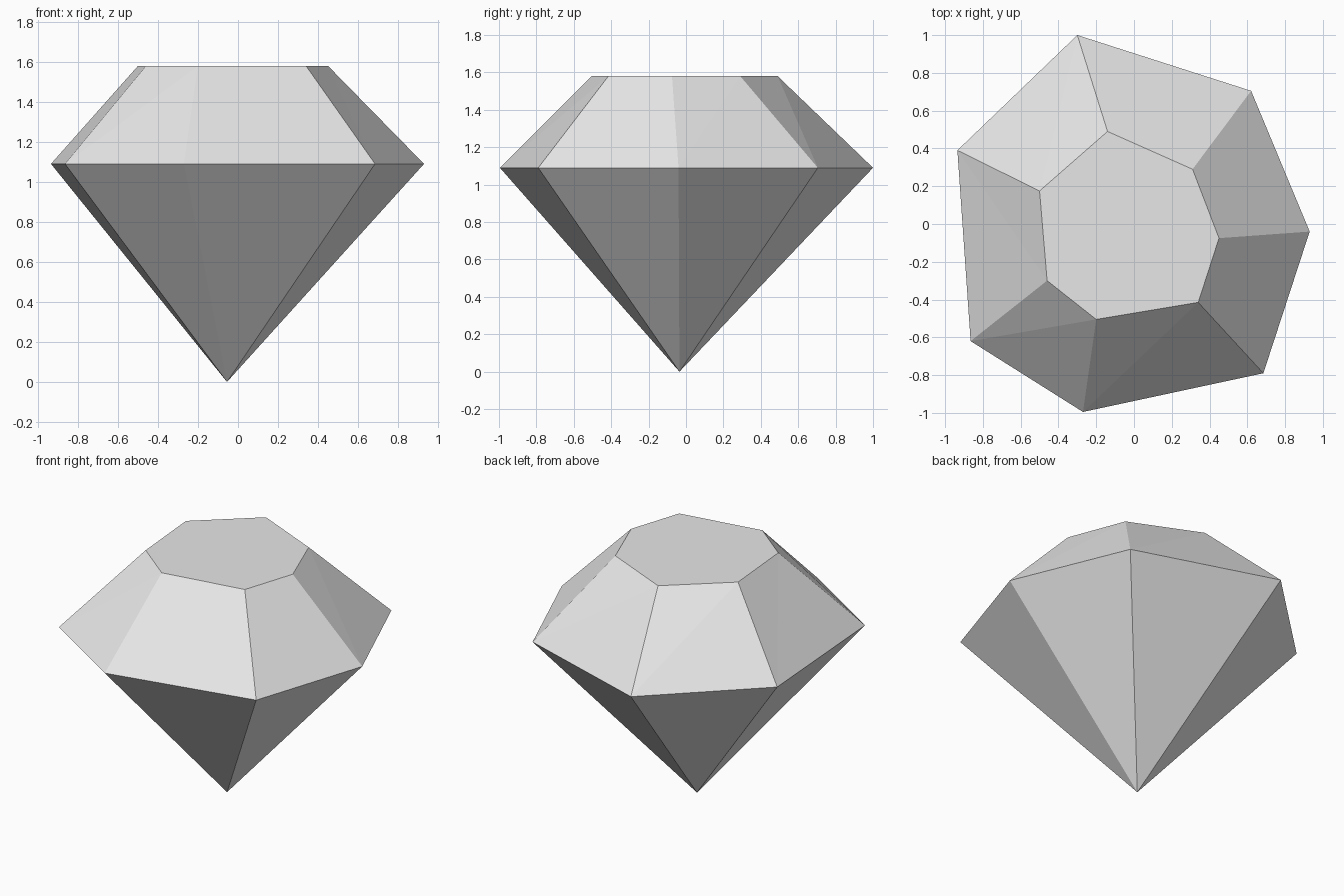
import bpy
import bmesh

cube = bpy.data.objects.get("Cube")
if cube:
    bpy.data.objects.remove(cube, do_unlink=True)

# Single stone material
stone = bpy.data.materials.new("pale grey stone")
stone.use_nodes = True
colour = (0.8, 0.8, 0.8, 1.0)
stone.diffuse_color = colour
stone.node_tree.nodes["Principled BSDF"].inputs["Base Color"].default_value = colour

# Irregular seven-sided outlines, counter-clockwise from the back corner
GIRDLE = [(-0.30, 1.0), (-0.935, 0.39), (-0.865, -0.62), (-0.27, -0.995),
          (0.685, -0.79), (0.93, -0.04), (0.62, 0.705)]
TABLE = [(-0.14, 0.49), (-0.50, 0.175), (-0.46, -0.30), (-0.20, -0.505),
         (0.34, -0.415), (0.45, -0.075), (0.31, 0.29)]
GIRDLE_Z, TABLE_Z = 1.09, 1.58
TIP = (-0.055, -0.035, 0)


def ring(bm, outline, z):
    return [bm.verts.new((x, y, z)) for x, y in outline]


bm = bmesh.new()
girdle = ring(bm, GIRDLE, GIRDLE_Z)
table = ring(bm, TABLE, TABLE_Z)
tip = bm.verts.new(TIP)

# Flat table on top
bm.faces.new(table)
for i in range(len(girdle)):
    j = (i + 1) % len(girdle)
    # Sloping crown facet, split along its diagonal
    bm.faces.new((girdle[i], girdle[j], table[j]))
    bm.faces.new((girdle[i], table[j], table[i]))
    # Lower facet running to the point
    bm.faces.new((girdle[j], girdle[i], tip))
bmesh.ops.recalc_face_normals(bm, faces=bm.faces)

mesh = bpy.data.meshes.new("cut_gem")
bm.to_mesh(mesh)
bm.free()
mesh.materials.append(stone)
bpy.context.collection.objects.link(bpy.data.objects.new("cut_gem", mesh))
